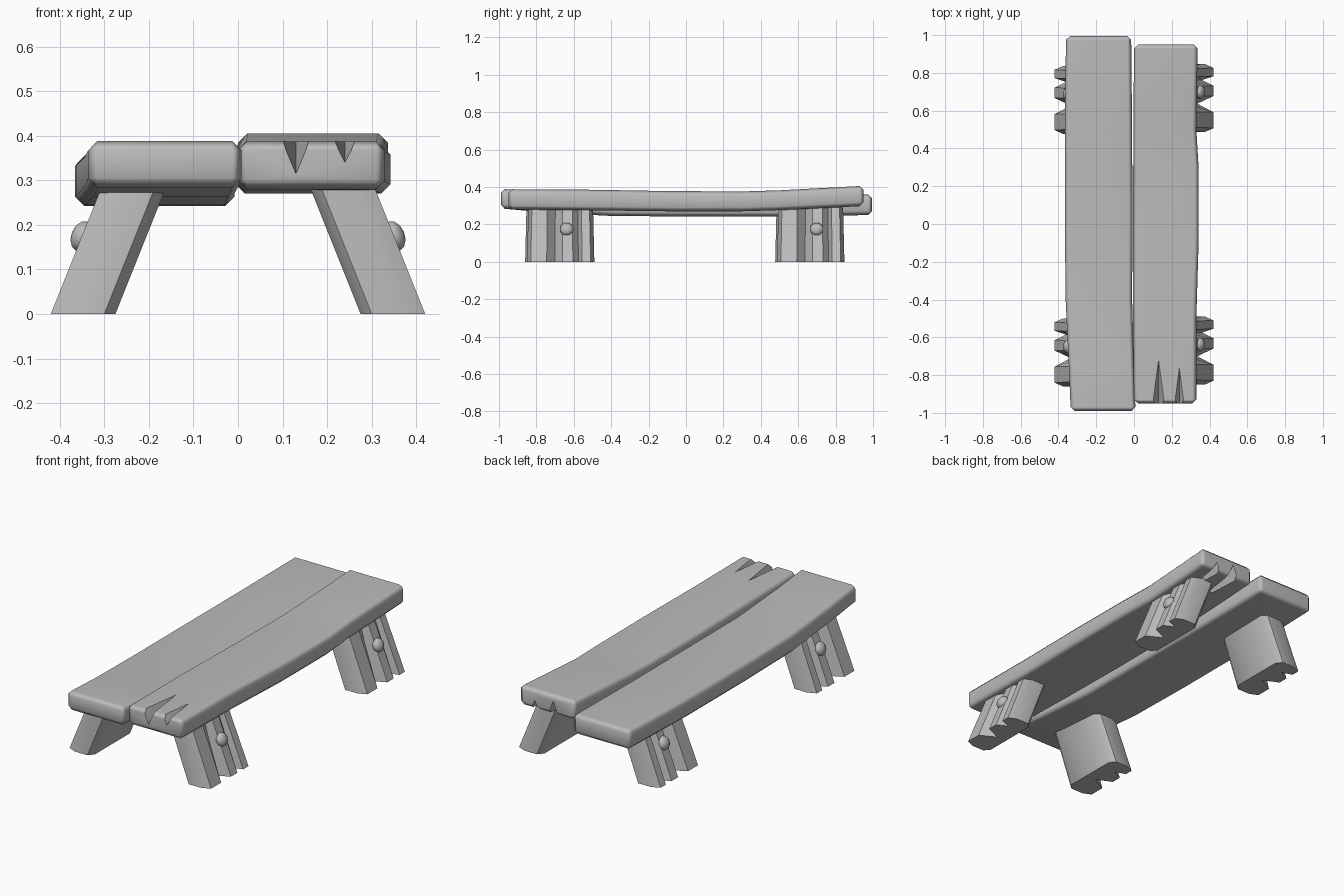
import bpy
import bmesh
from math import radians, atan2
from mathutils import Matrix, Vector

old = bpy.data.objects.get("Cube")
if old:
    bpy.data.objects.remove(old, do_unlink=True)

# One plain grey for the whole bench
grey = bpy.data.materials.new("plain_grey")
grey.use_nodes = True
grey.diffuse_color = (0.5, 0.5, 0.5, 1)
grey.node_tree.nodes["Principled BSDF"].inputs["Base Color"].default_value = (0.5, 0.5, 0.5, 1)


def finish(name, bm):
    bmesh.ops.recalc_face_normals(bm, faces=bm.faces)
    mesh = bpy.data.meshes.new(name)
    bm.to_mesh(mesh)
    bm.free()
    mesh.materials.append(grey)
    obj = bpy.data.objects.new(name, mesh)
    bpy.context.collection.objects.link(obj)
    return obj


def activate(obj):
    bpy.ops.object.select_all(action="DESELECT")
    obj.select_set(True)
    bpy.context.view_layer.objects.active = obj


def smooth(obj, angle):
    activate(obj)
    bpy.ops.object.shade_smooth_by_angle(angle=radians(angle))


def loft(name, sections):
    """Skin a row of equal-length rings and cap both ends."""
    bm = bmesh.new()
    rings = [[bm.verts.new(p) for p in s] for s in sections]
    for a, b in zip(rings, rings[1:]):
        for i in range(len(a)):
            j = (i + 1) % len(a)
            bm.faces.new((a[i], a[j], b[j], b[i]))
    bm.faces.new(rings[0])
    bm.faces.new(rings[-1])
    return finish(name, bm)


def plank(name, stations, cracks=()):
    """Stations are (y, left x, right x, bottom z, top z)."""
    obj = loft(name, [[(x0, y, z0), (x1, y, z0), (x1, y, z1), (x0, y, z1)]
                      for y, x0, x1, z0, z1 in stations])
    activate(obj)
    bev = obj.modifiers.new("edge", "BEVEL")
    bev.width = 0.021
    bev.segments = 1
    bev.limit_method = "ANGLE"
    bpy.ops.object.modifier_apply(modifier=bev.name)
    # Split ends: wedges that narrow to a point along the plank
    for x, half, depth, length, end, up in cracks:
        st = stations[0] if end < 0 else stations[-1]
        y, z = st[0], st[4] if up > 0 else st[3]
        bm = bmesh.new()
        k = 1.3
        base = [bm.verts.new(p) for p in (
            (x - half * k, y + end * 0.03, z + up * depth * 0.3),
            (x + half * k, y + end * 0.03, z + up * depth * 0.3),
            (x, y + end * 0.03, z - up * depth * 1.1))]
        tip = bm.verts.new((x, y - end * length, z + up * 0.004))
        bm.faces.new(base)
        for i in range(3):
            bm.faces.new((base[i], base[(i + 1) % 3], tip))
        cutter = finish("crack_cutter", bm)
        cutter.hide_render = True
        activate(obj)
        cut = obj.modifiers.new("crack", "BOOLEAN")
        cut.operation = "DIFFERENCE"
        cut.solver = "EXACT"
        cut.object = cutter
        bpy.ops.object.modifier_apply(modifier=cut.name)
        bpy.data.objects.remove(cutter, do_unlink=True)
    smooth(obj, 50)
    wn = obj.modifiers.new("shading", "WEIGHTED_NORMAL")
    wn.keep_sharp = True


# Two warped planks
plank("right_plank", [
    (-0.99, -0.335, 0.008, 0.285, 0.39),
    (-0.75, -0.345, 0.0, 0.264, 0.372),
    (-0.4, -0.362, -0.01, 0.245, 0.355),
    (0.0, -0.366, -0.008, 0.242, 0.352),
    (0.5, -0.366, -0.01, 0.242, 0.352),
    (0.995, -0.36, -0.015, 0.25, 0.36)])
plank("left_plank", [
    (-0.95, 0.0, 0.33, 0.28, 0.388),
    (-0.5, -0.006, 0.33, 0.275, 0.385),
    (-0.1, -0.006, 0.342, 0.27, 0.378),
    (0.3, -0.004, 0.342, 0.27, 0.376),
    (0.5, -0.003, 0.33, 0.276, 0.382),
    (0.95, 0.0, 0.337, 0.298, 0.406)],
    [(x, half, depth, length, end, end * -1)
     for end in (-1, 1)
     for x, half, depth, length in ((0.13, 0.034, 0.075, 0.25),
                                    (0.24, 0.028, 0.05, 0.21))])

# Leg outline at the ground: (depth from the inner face, distance along y)
OUTLINE = [(0, 0.03), (0.025, 0), (0.1, 0), (0.145, 0.02), (0.145, 0.105),
           (0.06, 0.15), (0.145, 0.19), (0.145, 0.245), (0.085, 0.275),
           (0.145, 0.295), (0.145, 0.34), (0.1, 0.36), (0.025, 0.36), (0, 0.33)]
GROOVES = (5, 8)
TOP, LEAN = 0.3, 0.12


def leg(name, side, y0):
    ground = [(side * (0.275 + u), y0 + v, 0) for u, v in OUTLINE]
    # Grooves fade out towards the top, which leans inwards
    top = [(side * (0.275 - LEAN + (0.125 if i in GROOVES else u)),
            y0 + 0.18 + (v - 0.18) * 0.96, TOP)
           for i, (u, v) in enumerate(OUTLINE)]
    smooth(loft(name, [ground, top]), 40)

    # Rounded peg head on the outer face
    bm = bmesh.new()
    bmesh.ops.create_uvsphere(bm, u_segments=10, v_segments=6, radius=0.037)
    z = 0.175
    tilt = Matrix.Rotation(atan2(TOP, LEAN) * side, 4, "Y")
    spot = Vector((side * (0.42 - LEAN * z / TOP), y0 + 0.212, z))
    bm.transform(Matrix.Translation(spot) @ tilt @ Matrix.Diagonal((1, 1, 0.65, 1)))
    smooth(finish(name + "_peg", bm), 60)


for side, word, shift in ((1, "left", 0), (-1, "right", -0.01)):
    leg("front_%s_leg" % word, side, -0.85 + shift)
    leg("back_%s_leg" % word, side, 0.487 + shift)
